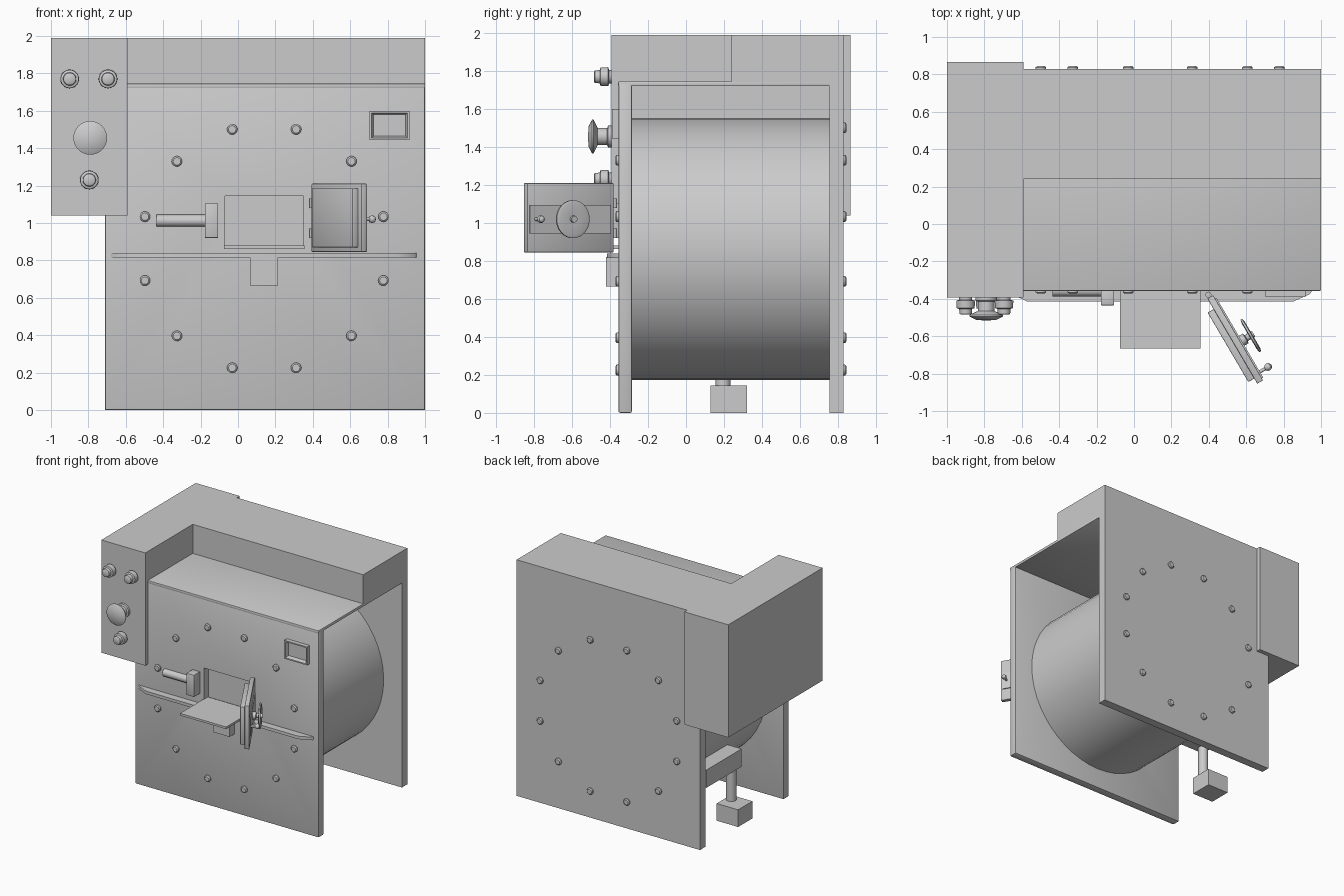
import bpy, bmesh, math
from mathutils import Matrix, Vector

if "Cube" in bpy.data.objects:
    bpy.data.objects.remove(bpy.data.objects["Cube"])


def finish(name, bm, m=None):
    if m is not None:
        bm.transform(m)
    bmesh.ops.recalc_face_normals(bm, faces=bm.faces)
    me = bpy.data.meshes.new(name)
    bm.to_mesh(me)
    bm.free()
    ob = bpy.data.objects.new(name, me)
    bpy.context.collection.objects.link(ob)
    return ob


def box(name, x, y, z, bevel=0.0, m=None):
    bm = bmesh.new()
    bmesh.ops.create_cube(bm, size=1)
    for v in bm.verts:
        v.co = [a[0] + (c + 0.5) * (a[1] - a[0]) for a, c in zip((x, y, z), v.co)]
    if bevel:
        bmesh.ops.bevel(bm, geom=bm.edges[:], offset=bevel, segments=2,
                        affect='EDGES', profile=0.5)
    return finish(name, bm, m)


def lathe(name, profile, loc, axis, m=None, n=32):
    """Turned solid: profile is (radius, distance along axis) pairs."""
    bm = bmesh.new()
    rings = [[bm.verts.new((r * math.cos(2 * math.pi * i / n),
                            r * math.sin(2 * math.pi * i / n), h))
              for i in range(n)] for r, h in profile]
    for a, b in zip(rings, rings[1:]):
        for i in range(n):
            j = (i + 1) % n
            bm.faces.new((a[i], a[j], b[j], b[i]))
    bm.faces.new(rings[0])
    bm.faces.new(rings[-1])
    t = Matrix.Translation(loc) @ Vector((0, 0, 1)).rotation_difference(Vector(axis)).to_matrix().to_4x4()
    return finish(name, bm, m @ t if m is not None else t)


FRONT, BACK = (0, -1, 0), (0, 1, 0)
CX, CZ = 0.14, 0.863

# side plates, drum and lid
front = box("front_plate", (-0.71, 1.0), (-0.355, -0.285), (0, 1.74), 0.008)
box("back_plate", (-0.71, 1.0), (0.755, 0.828), (0, 1.745))
lathe("drum", [(0.69, 0), (0.69, 1.05)], (CX, -0.29, CZ), BACK, n=48)
box("top_slab", (-0.71, 1.0), (-0.357, 0.80), (1.72, 1.745), 0.005)
box("top_housing", (-0.6, 1.0), (0.24, 0.828), (1.74, 1.99))

# loading opening cut through the front plate
cutter = box("opening_cutter", (-0.07, 0.35), (-0.5, -0.2), (0.875, 1.145))
cutter.hide_render = True
mod = front.modifiers.new("opening", 'BOOLEAN')
mod.object = cutter
mod.operation = 'DIFFERENCE'
bpy.context.view_layer.objects.active = front
bpy.ops.object.modifier_apply(modifier=mod.name)
bpy.data.objects.remove(cutter)
box("loading_tray", (-0.075, 0.355), (-0.665, -0.30), (0.862, 0.88))

# bolt circles on both plates
for i in range(12):
    a = math.radians(15 + 30 * i)
    x, z = CX + 0.66 * math.cos(a), CZ + 0.66 * math.sin(a)
    for side, y, ax in (("front", -0.35, FRONT), ("back", 0.823, BACK)):
        lathe(f"{side}_bolt_{i}", [(0.028, 0), (0.028, 0.015), (0.02, 0.022)],
              (x, y, z), ax, n=16)

# control box with buttons and stop knob
box("control_box", (-1.0, -0.59), (-0.392, 0.865), (1.04, 1.99))
for i, (x, z) in enumerate(((-0.9, 1.77), (-0.695, 1.77), (-0.795, 1.23))):
    lathe(f"button_{i}", [(0.035, 0), (0.035, 0.015), (0.05, 0.02), (0.048, 0.06),
                          (0.035, 0.064), (0.033, 0.09), (0.025, 0.095)],
          (x, -0.39, z), FRONT)
lathe("stop_knob", [(0.058, 0), (0.058, 0.02), (0.045, 0.025), (0.045, 0.075),
                    (0.088, 0.096), (0.09, 0.104), (0.055, 0.122), (0.01, 0.126)],
      (-0.79, -0.39, 1.455), FRONT)

# small display with recessed screen
bm = bmesh.new()
bmesh.ops.create_cube(bm, size=1)
bm.transform(Matrix.Translation((0.81, -0.37, 1.522)) @ Matrix.Diagonal((0.212, 0.04, 0.155, 1)))
bm.normal_update()
f = [f for f in bm.faces if f.normal.y < -0.9]
bmesh.ops.inset_individual(bm, faces=f, thickness=0.015)
bmesh.ops.inset_individual(bm, faces=f, thickness=0.014, depth=-0.03)
finish("display", bm)

# front rail with tapered ends, and block below
bm = bmesh.new()
face = bm.faces.new([bm.verts.new((x, y, 0.815)) for x, y in
                     ((-0.685, -0.35), (-0.665, -0.37), (-0.57, -0.415),
                      (0.85, -0.415), (0.94, -0.375), (0.958, -0.35))])
ext = bmesh.ops.extrude_face_region(bm, geom=[face])
bmesh.ops.translate(bm, vec=(0, 0, 0.025),
                    verts=[v for v in ext["geom"] if isinstance(v, bmesh.types.BMVert)])
finish("front_rail", bm)
box("rail_block", (0.063, 0.215), (-0.42, -0.35), (0.665, 0.82))

# latch
lathe("latch_rod", [(0.032, 0), (0.032, 0.27)], (-0.435, -0.355, 1.012), (1, 0, 0))
box("latch_block", (-0.177, -0.106), (-0.435, -0.35), (0.92, 1.105), 0.004)

# open door, built along its own axes: x from hinge, y outwards
door = Matrix.Translation((0.408, -0.39, 0)) @ Matrix.Rotation(math.radians(-59.6), 4, 'Z')
box("door_panel", (0, 0.527), (-0.018, 0.018), (0.845, 1.21), 0.004, door)
box("door_plug", (0.065, 0.495), (-0.055, -0.016), (0.87, 1.185), 0.004, door)
box("door_strap", (0.02, 0.515), (0.01, 0.026), (0.945, 1.095), 0, door)
lathe("door_wheel_stem", [(0.03, 0), (0.03, 0.03), (0.018, 0.035), (0.018, 0.08)],
      (0.287, 0.02, 1.02), BACK, door, 20)
lathe("door_wheel", [(0.08, 0), (0.1, 0.004), (0.1, 0.014), (0.085, 0.019), (0.02, 0.012)],
      (0.287, 0.073, 1.02), BACK, door)
lathe("door_knob", [(0.009, 0), (0.009, 0.037)] +
      [(0.021 * math.sin(t), 0.057 - 0.021 * math.cos(t)) for t in (0.45, 1, 1.57, 2.2, 2.8, 3.1)],
      (0.479, 0.02, 1.02), BACK, door, 16)
for i, z in enumerate((0.92, 1.08)):
    lathe(f"door_hinge_{i}", [(0.016, 0), (0.016, 0.05)], (0.398, -0.378, z), (0, 0, 1), n=16)

# drain on the left side
box("drain_outlet", (-0.61, -0.3), (0.13, 0.6), (0.41, 0.56))
lathe("drain_pipe", [(0.04, 0), (0.04, 0.36)], (-0.56, 0.195, 0.1), (0, 0, 1), n=20)
box("drain_block", (-0.71, -0.51), (0.13, 0.32), (0, 0.145))

# smooth curved surfaces, keep hard edges
bpy.ops.object.select_all(action='SELECT')
bpy.context.view_layer.objects.active = front
bpy.ops.object.shade_smooth_by_angle(angle=math.radians(35))
